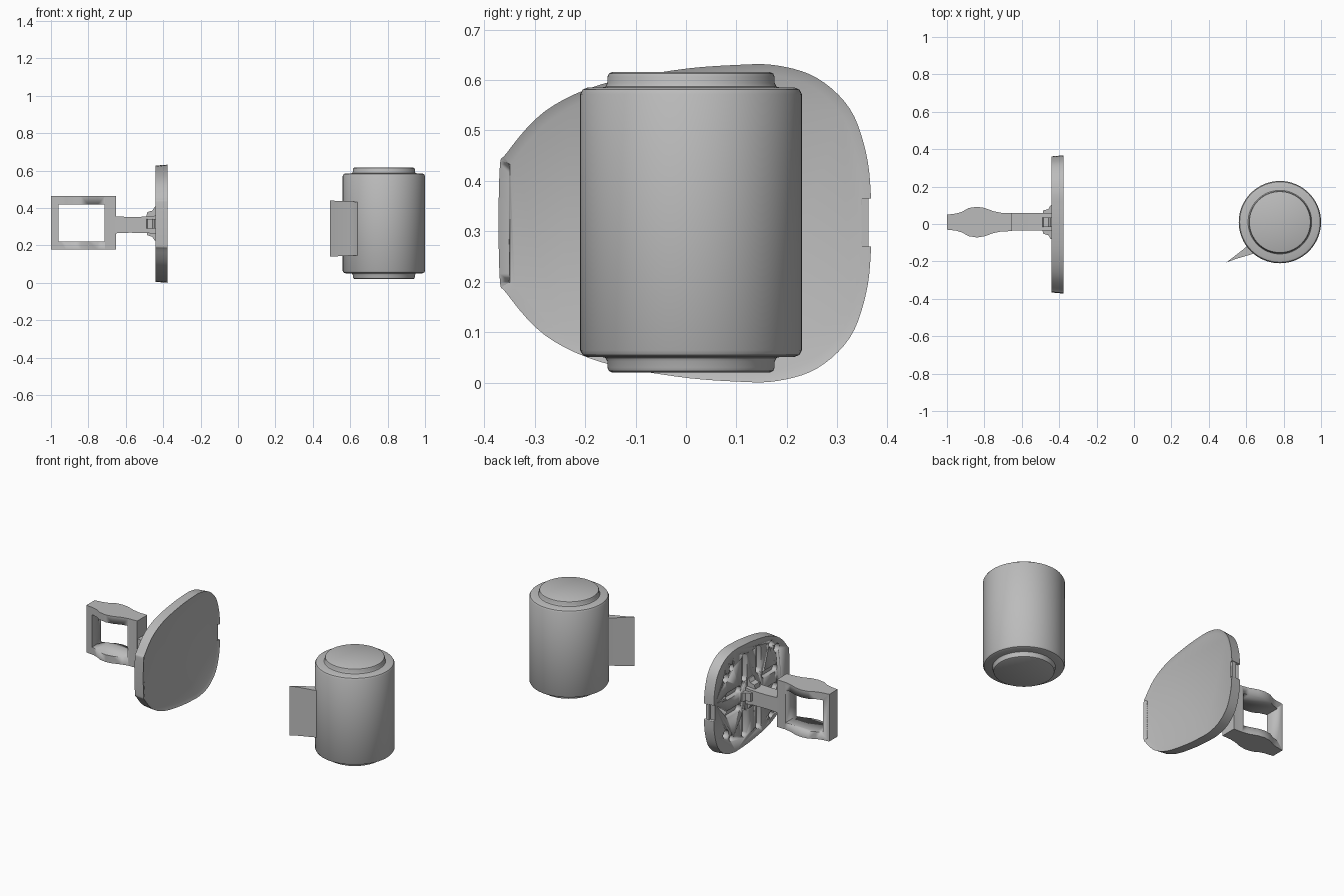
import bpy, bmesh, math
from mathutils import Vector

cube = bpy.data.objects.get("Cube")
if cube:
    bpy.data.objects.remove(cube)

grey = bpy.data.materials.new("satin grey")
grey.use_nodes = True
grey.diffuse_color = (0.5, 0.5, 0.5, 1)
grey.node_tree.nodes["Principled BSDF"].inputs["Base Color"].default_value = (0.5, 0.5, 0.5, 1)
MID = 0.316


def finish(name, bm, smooth=35):
    bmesh.ops.recalc_face_normals(bm, faces=bm.faces)
    me = bpy.data.meshes.new(name)
    bm.to_mesh(me)
    bm.free()
    me.materials.append(grey)
    ob = bpy.data.objects.new(name, me)
    bpy.context.collection.objects.link(ob)
    bpy.ops.object.select_all(action='DESELECT')
    ob.select_set(True)
    bpy.context.view_layer.objects.active = ob
    bpy.ops.object.shade_smooth_by_angle(angle=math.radians(smooth))
    return ob


def prism(bm, points, offset):
    """Extrude a closed loop of 3D points; return the end face."""
    face = bm.faces.new([bm.verts.new(p) for p in points])
    geom = bmesh.ops.extrude_face_region(bm, geom=[face], use_keep_orig=True)["geom"]
    bmesh.ops.translate(bm, vec=offset, verts=[g for g in geom if isinstance(g, bmesh.types.BMVert)])
    return [g for g in geom if isinstance(g, bmesh.types.BMFace)][0]


def box(bm, lo, hi):
    prism(bm, [(lo[0], lo[1], lo[2]), (hi[0], lo[1], lo[2]), (hi[0], hi[1], lo[2]), (lo[0], hi[1], lo[2])],
          (0, 0, hi[2] - lo[2]))


def spline(pts, steps=5):
    """Closed Catmull-Rom curve through 2D points."""
    out, n = [], len(pts)
    for i in range(n):
        a, b, c, d = (Vector(pts[(i + k) % n]) for k in (-1, 0, 1, 2))
        for s in range(steps):
            t = s / steps
            out.append(0.5 * (2 * b + (c - a) * t + (2 * a - 5 * b + 4 * c - d) * t * t
                              + (3 * b - a - 3 * c + d) * t ** 3))
    return out


def cut(ob, bm):
    cutter = finish(ob.name + "_cutter", bm)
    cutter.hide_render = True
    mod = ob.modifiers.new("openings", 'BOOLEAN')
    mod.operation, mod.object, mod.solver = 'DIFFERENCE', cutter, 'EXACT'
    bpy.context.view_layer.objects.active = ob
    bpy.ops.object.modifier_apply(modifier=mod.name)
    bpy.data.objects.remove(cutter)


# Head plate: rounded outline with a thin rim around a sunken panel
half = [(-0.37, 0.1), (-0.355, 0.14), (-0.28, 0.222), (-0.17, 0.275), (-0.02, 0.304), (0.1, 0.314),
        (0.18, 0.313), (0.26, 0.288), (0.325, 0.227), (0.357, 0.14), (0.367, 0.05)]
outline = spline(half + [(y, -h) for y, h in reversed(half)])
bm = bmesh.new()
front = prism(bm, [(-0.44, y * 0.985, MID + h * 0.985) for y, h in outline], (0.062, 0, 0))
for v, (y, h) in zip(front.verts, outline):
    v.co.y, v.co.z = v.co.y / 0.985, MID + (v.co.z - MID) / 0.985
bmesh.ops.recalc_face_normals(bm, faces=bm.faces)
bmesh.ops.inset_region(bm, faces=[front], thickness=0.02)
bmesh.ops.translate(bm, vec=(-0.008, 0, 0), verts=front.verts)
plate = finish("head_plate", bm)


def slot(bm, y, h, length, r, upright):
    """Round-ended recess in the back of the plate."""
    pts = []
    for i in range(24):
        a = 2 * math.pi * (i + 0.5) / 24
        c, s = r * math.cos(a), r * math.sin(a)
        if upright:
            s += math.copysign(length / 2, s)
        else:
            c += math.copysign(length / 2, c)
        pts.append((-0.5, y + c, MID + h + s))
    prism(bm, pts, (0.09, 0, 0))


bm = bmesh.new()
for sy in (-1, 1):
    for sz in (-1, 1):
        slot(bm, sy * 0.067, sz * 0.17, 0.12, 0.024, True)
        slot(bm, sy * 0.175, sz * 0.055, 0.1, 0.022, False)
        slot(bm, sy * 0.19, sz * 0.215, 0, 0.02, True)
        slot(bm, sy * 0.245, sz * 0.17, 0, 0.026, True)
box(bm, (-0.5, 0.348, 0.27), (-0.3, 0.5, 0.365))
cut(plate, bm)

# Panel edge showing through the rim notch
bm = bmesh.new()
box(bm, (-0.41, 0.33, 0.27), (-0.388, 0.362, 0.365))
finish("panel_edge", bm)

# Flared cross ribs joining the stem to the plate
flare = [(-0.437, 0.092), (-0.446, 0.09), (-0.458, 0.07), (-0.485, 0.062), (-0.49, 0.04)]
loop = flare + [(x, -h) for x, h in reversed(flare)]
bm = bmesh.new()
prism(bm, [(x, -0.015, MID + h) for x, h in loop], (0, 0.05, 0))
prism(bm, [(x, 0.01 + h, MID - 0.025) for x, h in loop], (0, 0, 0.05))
finish("cross_ribs", bm)

# Stem, slightly waisted
bm = bmesh.new()
side = [(-0.437, 0.05), (-0.48, 0.044), (-0.58, 0.042), (-0.67, 0.046)]
prism(bm, [(x, -0.036, 0.31 + h) for x, h in side + [(x, -h) for x, h in reversed(side)]], (0, 0.094, 0))
finish("stem", bm)

# Square loop handle whose top and bottom bars swell in the middle
swell = [(-1.0, 0.04), (-0.95, 0.046), (-0.92, 0.055), (-0.885, 0.075), (-0.84, 0.082), (-0.8, 0.076),
         (-0.75, 0.058), (-0.71, 0.05), (-0.652, 0.048)]
bm = bmesh.new()
prism(bm, [(x, 0.01 + w, 0.178) for x, w in swell + [(x, -w) for x, w in reversed(swell)]], (0, 0, 0.287))
handle = finish("loop_handle", bm)
bm = bmesh.new()
box(bm, (-0.96, -0.3, 0.222), (-0.715, 0.3, 0.42))
cut(handle, bm)

# Canister body with stepped, rounded end caps
end = [(0, 0.02), (0.157, 0.02), (0.163, 0.023), (0.166, 0.03), (0.166, 0.042), (0.17, 0.049),
       (0.177, 0.051), (0.206, 0.051), (0.215, 0.055), (0.22, 0.064)]
profile = end + [(r, 0.636 - z) for r, z in reversed(end)]
bm = bmesh.new()
verts = [bm.verts.new((0.78 + r, 0.01, z)) for r, z in profile]
edges = [bm.edges.new(p) for p in zip(verts, verts[1:])]
bmesh.ops.spin(bm, geom=verts + edges, cent=(0.78, 0.01, 0), axis=(0, 0, 1), angle=2 * math.pi, steps=64)
bmesh.ops.remove_doubles(bm, verts=bm.verts, dist=0.0005)
finish("canister", bm)

# Tapered fin on the side of the canister
fin = [(0.492, -0.207), (0.54, -0.17), (0.585, -0.135), (0.64, -0.09), (0.7, -0.12), (0.647, -0.156),
       (0.595, -0.172), (0.54, -0.188)]
bm = bmesh.new()
prism(bm, [(x, y, 0.14 + 0.05 * (x - 0.492)) for x, y in fin], (0, 0, 0.3))
for v in bm.verts:
    if v.co.z > MID:
        v.co.z = 0.44 - 0.05 * (v.co.x - 0.492)
finish("side_fin", bm)
